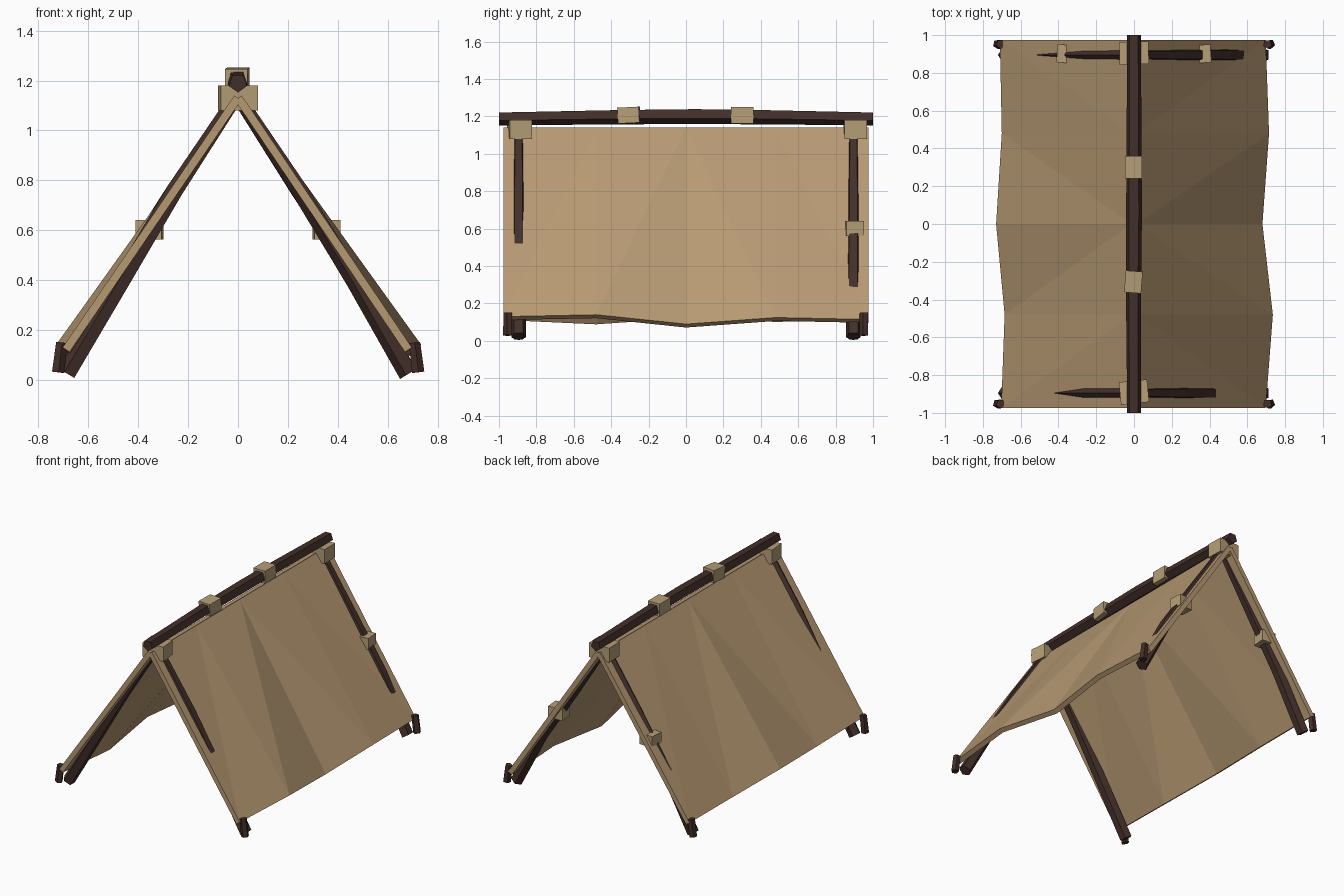
import bpy, bmesh, math
from mathutils import Vector, Matrix

if "Cube" in bpy.data.objects:
    bpy.data.objects.remove(bpy.data.objects["Cube"])


def material(name, color):
    m = bpy.data.materials.new(name)
    m.diffuse_color = (*color, 1)
    m.use_nodes = True
    m.node_tree.nodes["Principled BSDF"].inputs["Base Color"].default_value = m.diffuse_color
    return m


CLOTH = material("tan canvas", (0.47, 0.32, 0.17))
ROPE = material("pale binding", (0.46, 0.345, 0.185))
WOOD = material("dark wood", (0.055, 0.028, 0.022))


def finish(bm, name, mat):
    bmesh.ops.recalc_face_normals(bm, faces=bm.faces)
    me = bpy.data.meshes.new(name)
    bm.to_mesh(me)
    bm.free()
    me.materials.append(mat)
    ob = bpy.data.objects.new(name, me)
    bpy.context.collection.objects.link(ob)
    return ob


def pole(name, points, radii, sides=5, turn=0.0):
    """Faceted, slightly bent pole through the given points."""
    bm = bmesh.new()
    pts = [Vector(p) for p in points]
    axis = (pts[-1] - pts[0]).normalized()
    u = axis.cross(Vector((0, 1, 0)))
    u = u.normalized() if u.length > 0.1 else Vector((1, 0, 0))
    v = axis.cross(u)
    rings = []
    for p, r in zip(pts, radii):
        angles = [turn + 2 * math.pi * i / sides for i in range(sides)]
        rings.append([bm.verts.new(p + (u * math.cos(a) + v * math.sin(a)) * r) for a in angles])
    for a, b in zip(rings, rings[1:]):
        for i in range(sides):
            j = (i + 1) % sides
            bm.faces.new((a[i], a[j], b[j], b[i]))
    bm.faces.new(rings[0])
    bm.faces.new(rings[-1])
    return finish(bm, name, WOOD)


def binding(name, center, size, turn=(0, 0, 0)):
    bm = bmesh.new()
    bmesh.ops.create_cube(bm, size=1)
    ob = finish(bm, name, ROPE)
    ob.location, ob.scale, ob.rotation_euler = center, size, turn


def canvas(name, side, hem):
    """Sloping cloth slab with a wavy lower hem; hem rows are (y, x, z)."""
    bm = bmesh.new()
    inward = Vector((-0.83 * side, 0, -0.558)) * 0.033
    cols = []
    for y, x, z in hem:
        top, low = Vector((0.015 * side, y, 1.14)), Vector((x * side, y, z))
        cols.append([bm.verts.new(p) for p in (top, low, low + inward, top + inward)])
    for k, (a, b) in enumerate(zip(cols, cols[1:])):
        for i in range(4):
            j = (i + 1) % 4
            if i in (0, 2):
                # creases fan out from the middle of the ridge
                t, l = (0, 1) if i == 0 else (3, 2)
                near, far = (b, a) if k < 2 else (a, b)
                bm.faces.new((near[t], far[t], far[l]))
                bm.faces.new((near[t], far[l], near[l]))
            else:
                bm.faces.new((a[i], a[j], b[j], b[i]))
    bm.faces.new(cols[0])
    bm.faces.new(cols[-1])
    finish(bm, name, CLOTH)


# Cloth sides
canvas("right_canvas", 1, [(-0.975, 0.697, 0.13), (-0.48, 0.735, 0.14), (0, 0.68, 0.09),
                           (0.48, 0.715, 0.125), (0.975, 0.697, 0.115)])
canvas("left_canvas", -1, [(-0.975, 0.703, 0.13), (-0.48, 0.685, 0.107), (0, 0.73, 0.14),
                           (0.48, 0.70, 0.12), (0.975, 0.71, 0.13)])

# Ridge pole
pole("ridge_pole", [(0, -1, 1.19), (-0.003, -0.35, 1.2), (0, 0.05, 1.203), (0, 0.4, 1.2), (0, 1, 1.19)],
     [0.038, 0.042, 0.044, 0.042, 0.038], turn=0.3)

# Leaning corner poles, with a small outward bow, and ground stakes
bows = {(1, -1): (0.014, 0.013), (-1, -1): (0.013, 0.006),
        (1, 1): (0.012, 0.027), (-1, 1): (0.013, 0.02)}
for (sx, sy), (upper, lower) in bows.items():
    label = ("right" if sx > 0 else "left") + ("_back" if sy > 0 else "_front")
    top, foot = Vector((0.02, 0.895, 1.11)), Vector((0.685, 0.895, 0.025))
    out = Vector((0.83, 0, 0.558))
    path = [top, top.lerp(foot, 0.33) + out * upper, top.lerp(foot, 0.66) + out * lower, foot]
    path = [(p.x * sx, p.y * sy, p.z) for p in path]
    pole(label + "_pole", path, [0.03, 0.037, 0.039, 0.041], turn=math.pi / 5)
    pole(label + "_stake", [(0.722 * sx, 0.952 * sy, 0.03), (0.707 * sx, 0.952 * sy, 0.15)],
         [0.026, 0.024], turn=0.4)

# Bindings at the ridge ends, along the ridge and on the back poles
binding("front_apex_binding", (0, -0.89, 1.13), (0.15, 0.12, 0.1), (0, 0, 0.1))
binding("back_apex_binding", (0, 0.905, 1.13), (0.155, 0.12, 0.1), (0, 0, 0.03))
binding("front_ridge_binding", (-0.003, -0.305, 1.207), (0.09, 0.115, 0.085), (0.05, 0, -0.08))
binding("back_ridge_binding", (-0.003, 0.3, 1.207), (0.09, 0.12, 0.088))
for sx in (-1, 1):
    binding(("right" if sx > 0 else "left") + "_back_pole_binding",
            (0.355 * sx, 0.9, 0.602), (0.105, 0.095, 0.08), (0, 0, 0.08 * sx))
